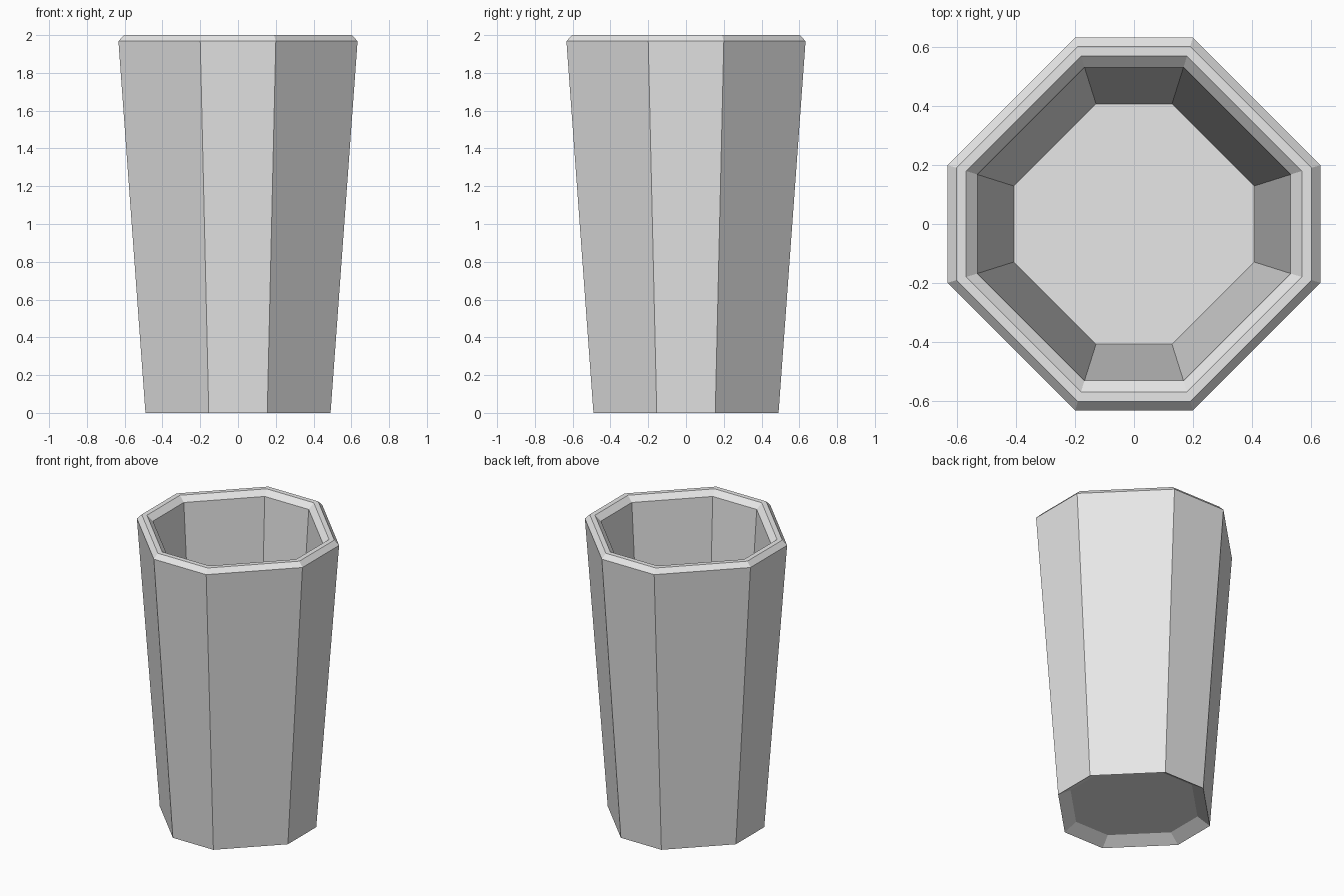
import bpy
import bmesh

cube = bpy.data.objects.get("Cube")
if cube:
    bpy.data.objects.remove(cube, do_unlink=True)

# Plain light grey material
grey = bpy.data.materials.new("light_grey")
grey.use_nodes = True
colour = (0.8, 0.8, 0.8, 1)
grey.diffuse_color = colour
grey.node_tree.nodes["Principled BSDF"].inputs["Base Color"].default_value = colour

CORNER = 0.316  # corner offset as a share of the half width


def octagon(bm, half, z):
    """Ring of eight vertices with short sides facing the axes."""
    c = half * CORNER
    quarter = [(half, -c), (half, c)]
    ring = []
    for _ in range(4):
        ring += [bm.verts.new((x, y, z)) for x, y in quarter]
        quarter = [(-y, x) for x, y in quarter]
    return ring


# Cross-section from the recessed underside, up the wall, over the rim, to the floor
profile = [
    (0.41, 0.05),    # underside recess
    (0.49, 0.0),     # foot edge
    (0.633, 1.968),  # outer wall top
    (0.603, 2.0),    # outer rim bevel
    (0.57, 2.0),     # flat rim
    (0.532, 1.965),  # inner rim bevel
    (0.408, 0.065),  # inner floor
]

bm = bmesh.new()
rings = [octagon(bm, half, z) for half, z in profile]
for low, high in zip(rings, rings[1:]):
    for i in range(8):
        j = (i + 1) % 8
        bm.faces.new((low[i], low[j], high[j], high[i]))
bm.faces.new(rings[0][::-1])
bm.faces.new(rings[-1])
bmesh.ops.recalc_face_normals(bm, faces=bm.faces[:])

mesh = bpy.data.meshes.new("octagonal_cup")
bm.to_mesh(mesh)
bm.free()
mesh.materials.append(grey)
cup = bpy.data.objects.new("octagonal_cup", mesh)
bpy.context.collection.objects.link(cup)
